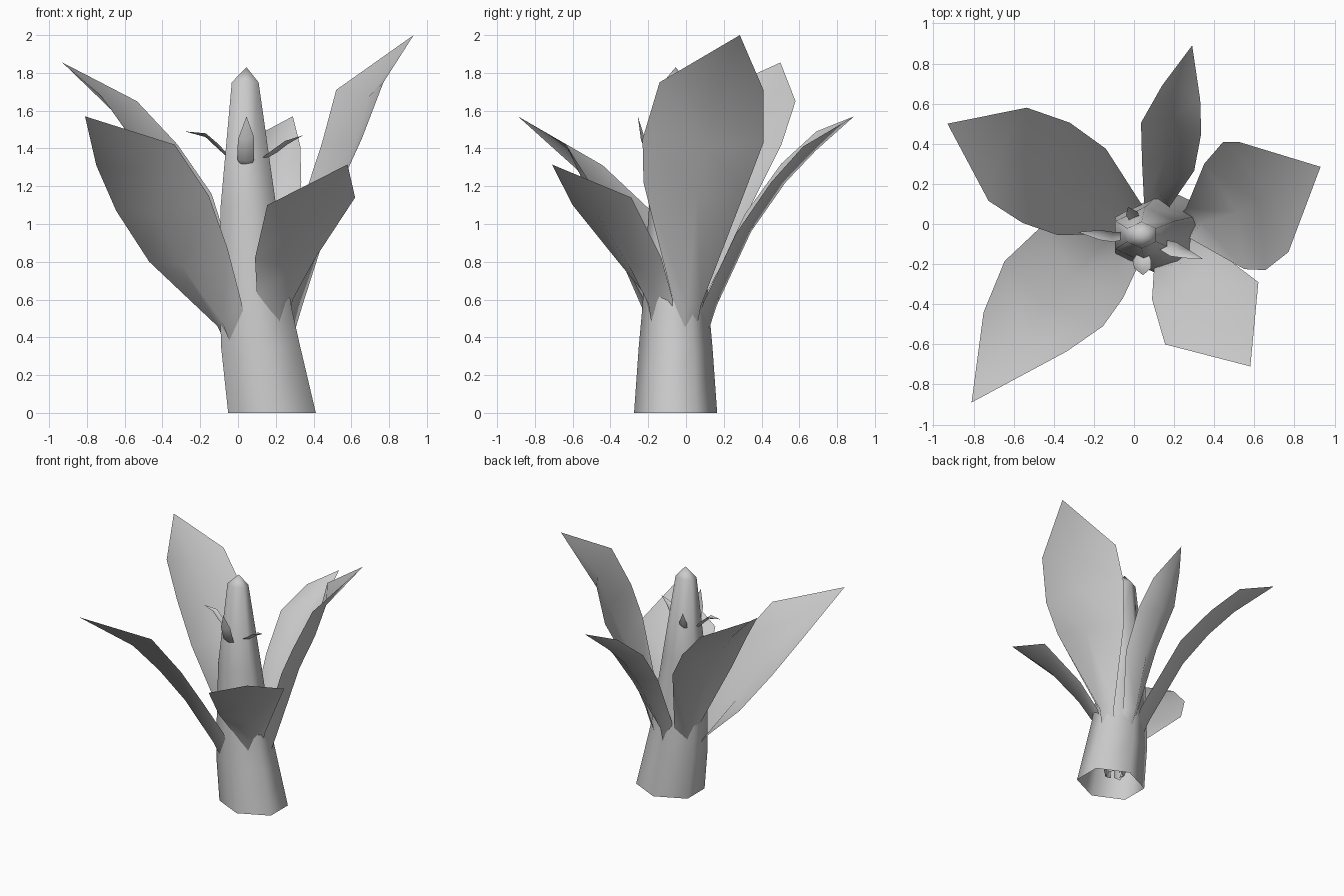
import bpy, math
from mathutils import Vector


def make_object(name, verts, faces):
    mesh = bpy.data.meshes.new(name)
    mesh.from_pydata(verts, [], faces)
    mesh.update()
    for p in mesh.polygons:
        p.use_smooth = True
    obj = bpy.data.objects.new(name, mesh)
    bpy.context.collection.objects.link(obj)
    return obj


def stem(name, rings, tip, sides=6, turn=30):
    """Leaning open tube: rings are (x, y, z, radius x, radius y), closed at the tip."""
    verts, faces = [], []
    for x, y, z, rx, ry in rings:
        for i in range(sides):
            a = math.radians(turn) + math.tau * i / sides
            verts.append((x + rx * math.cos(a), y + ry * math.sin(a), z))
    for k in range(len(rings) - 1):
        for i in range(sides):
            j = (i + 1) % sides
            faces.append((k * sides + i, k * sides + j,
                          (k + 1) * sides + j, (k + 1) * sides + i))
    last = (len(rings) - 1) * sides
    verts.append(tip)
    for i in range(sides):
        faces.append((last + i, last + (i + 1) % sides, len(verts) - 1))
    return make_object(name, verts, faces)


def leaf(name, rows, tip, sag):
    """Cupped sheet: rows of (left, right) edge points, midrib pushed outward."""
    verts, faces = [], []
    tip = Vector(tip)
    mids = [(Vector(l) + Vector(r)) / 2 for l, r in rows] + [tip]
    n = len(rows)
    for k, (l, r) in enumerate(rows):
        l, r = Vector(l), Vector(r)
        normal = (r - l).cross(mids[k + 1] - mids[k]).normalized()
        if normal.z > 0:
            normal = -normal
        depth = sag * (0.4 if k == 0 else 1)
        verts += [l, mids[k] + normal * depth, r]
    for k in range(n - 1):
        for c in (0, 1):
            a = 3 * k + c
            faces.append((a, a + 1, a + 4, a + 3))
    verts.append(tip)
    a = 3 * (n - 1)
    faces += [(a, a + 1, 3 * n), (a + 1, a + 2, 3 * n)]
    return make_object(name, verts, faces)


# Central stalk
stem("stalk", [(0.18, -0.055, 0, 0.268, 0.22),
               (0.12, -0.055, 0.35, 0.242, 0.195),
               (0.095, -0.055, 0.55, 0.219, 0.177),
               (0.055, -0.055, 1.1, 0.169, 0.14),
               (0.038, -0.055, 1.75, 0.082, 0.067)],
     (0.045, -0.055, 1.83))

# Five large leaves, each rooted inside the stalk
leaf("leaf_front_left", [
    ((0.07, -0.04, 0.10), (0.11, -0.10, 0.10)),
    ((-0.11, -0.06, 0.46), (0.02, -0.21, 0.58)),
    ((-0.47, -0.02, 0.80), (-0.055, -0.37, 0.87)),
    ((-0.645, -0.185, 1.07), (-0.155, -0.51, 1.15)),
    ((-0.75, -0.44, 1.31), (-0.335, -0.635, 1.42))],
    (-0.81, -0.89, 1.57), 0.085)
leaf("leaf_back_left", [
    ((0.08, -0.07, 0.10), (0.12, -0.01, 0.10)),
    ((-0.10, -0.05, 0.60), (0.03, 0.11, 0.63)),
    ((-0.38, -0.055, 1.13), (-0.14, 0.375, 1.16)),
    ((-0.555, 0.005, 1.44), (-0.32, 0.505, 1.42)),
    ((-0.725, 0.115, 1.68), (-0.535, 0.58, 1.65))],
    (-0.93, 0.50, 1.855), 0.075)
leaf("leaf_back", [
    ((0.12, -0.02, 0.10), (0.18, -0.02, 0.10)),
    ((0.05, 0.11, 0.62), (0.18, 0.09, 0.58)),
    ((0.04, 0.31, 1.05), (0.30, 0.265, 0.95)),
    ((0.035, 0.505, 1.32), (0.335, 0.45, 1.22)),
    ((0.14, 0.69, 1.49), (0.33, 0.62, 1.41))],
    (0.29, 0.89, 1.57), 0.07)
leaf("leaf_right", [
    ((0.17, -0.01, 0.10), (0.17, -0.09, 0.10)),
    ((0.26, 0.08, 0.57), (0.275, -0.07, 0.60)),
    ((0.35, 0.30, 1.14), (0.55, -0.225, 1.22)),
    ((0.445, 0.41, 1.43), (0.655, -0.23, 1.45)),
    ((0.52, 0.41, 1.71), (0.77, -0.14, 1.75))],
    (0.93, 0.285, 2.0), 0.075)
leaf("leaf_front_right", [
    ((0.12, -0.12, 0.10), (0.19, -0.08, 0.10)),
    ((0.10, -0.22, 0.63), (0.29, -0.07, 0.60)),
    ((0.09, -0.375, 0.82), (0.41, -0.13, 0.82)),
    ((0.155, -0.60, 1.10), (0.62, -0.29, 1.14))],
    (0.58, -0.71, 1.315), 0.075)

# Small leaves high on the stalk
leaf("bud_leaf_front", [
    ((0.02, -0.14, 1.31), (0.07, -0.14, 1.31)),
    ((-0.005, -0.18, 1.34), (0.085, -0.18, 1.34)),
    ((0.0, -0.22, 1.45), (0.085, -0.22, 1.46))],
    (0.045, -0.255, 1.57), 0.02)
leaf("bud_leaf_left", [
    ((-0.03, -0.07, 1.34), (-0.03, -0.04, 1.34)),
    ((-0.10, -0.09, 1.42), (-0.10, -0.04, 1.42)),
    ((-0.17, -0.08, 1.48), (-0.17, -0.03, 1.48))],
    (-0.28, -0.04, 1.49), 0.02)
leaf("bud_leaf_right", [
    ((0.10, -0.11, 1.33), (0.11, -0.07, 1.33)),
    ((0.18, -0.16, 1.39), (0.21, -0.09, 1.40)),
    ((0.25, -0.17, 1.44), (0.26, -0.12, 1.44))],
    (0.345, -0.175, 1.47), 0.02)
leaf("bud_leaf_back", [
    ((-0.02, 0.01, 1.36), (0.03, 0.02, 1.36)),
    ((-0.04, 0.045, 1.42), (0.02, 0.06, 1.42))],
    (-0.03, 0.085, 1.52), 0.015)
